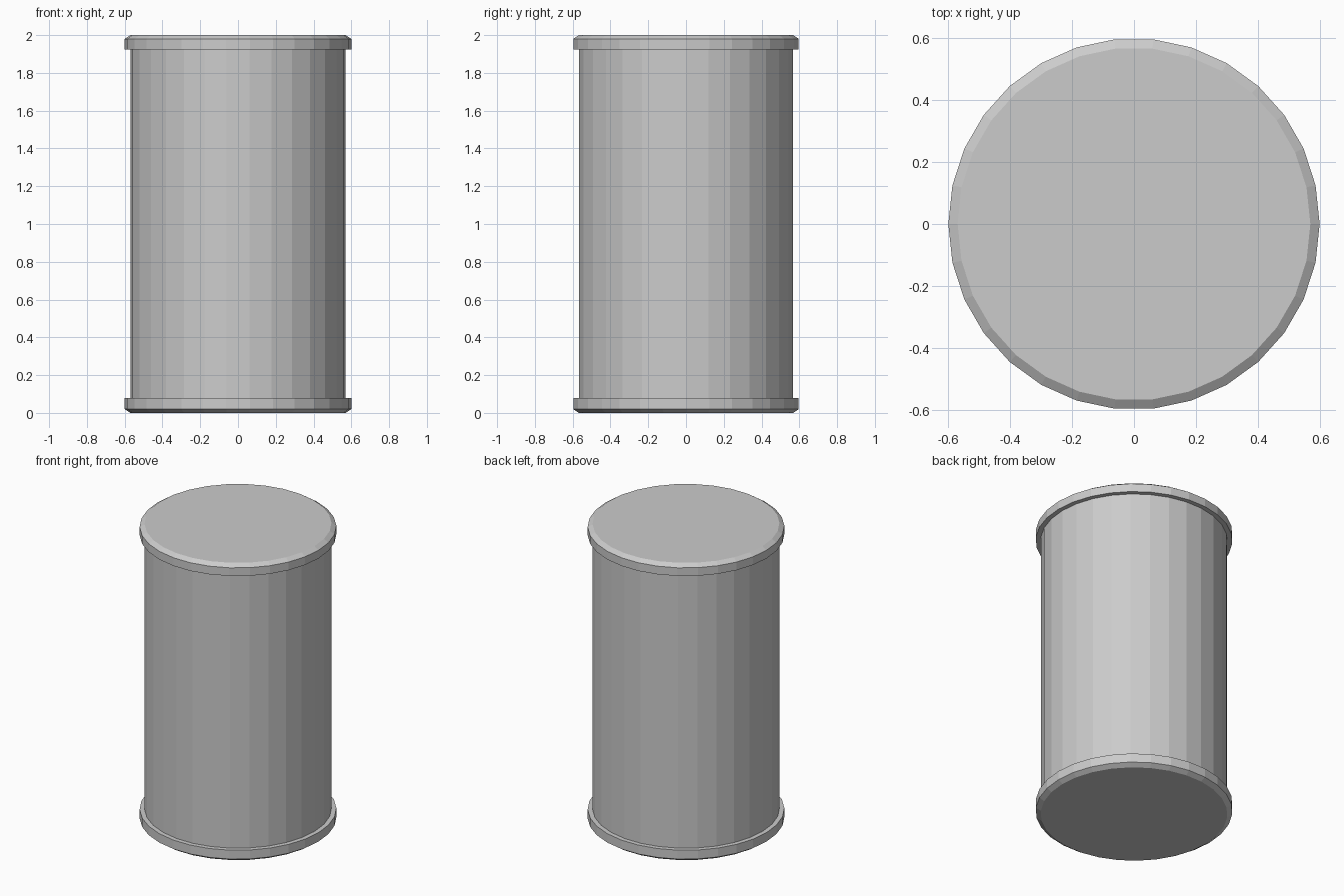
import bpy, bmesh
from math import cos, sin, tau

if "Cube" in bpy.data.objects:
    bpy.data.objects.remove(bpy.data.objects["Cube"])

SIDES = 30


def lathe(name, profile):
    """Closed solid of revolution from (radius, height) points, bottom to top."""
    bm = bmesh.new()
    rings = [[bm.verts.new((r * cos(tau * i / SIDES), r * sin(tau * i / SIDES), z))
              for i in range(SIDES)] for r, z in profile]
    for low, high in zip(rings, rings[1:]):
        for i in range(SIDES):
            j = (i + 1) % SIDES
            bm.faces.new((low[i], low[j], high[j], high[i]))
    bm.faces.new(rings[0][::-1])
    bm.faces.new(rings[-1])
    mesh = bpy.data.meshes.new(name)
    bm.to_mesh(mesh)
    bm.free()
    obj = bpy.data.objects.new(name, mesh)
    bpy.context.collection.objects.link(obj)
    return obj


# One continuous can: chamfered bottom rim, straight body, chamfered top rim
lathe("can_body", [
    (0.57, 0.0), (0.60, 0.02), (0.60, 0.08), (0.57, 0.08),
    (0.57, 1.925), (0.60, 1.925), (0.60, 1.98), (0.57, 2.0),
])
